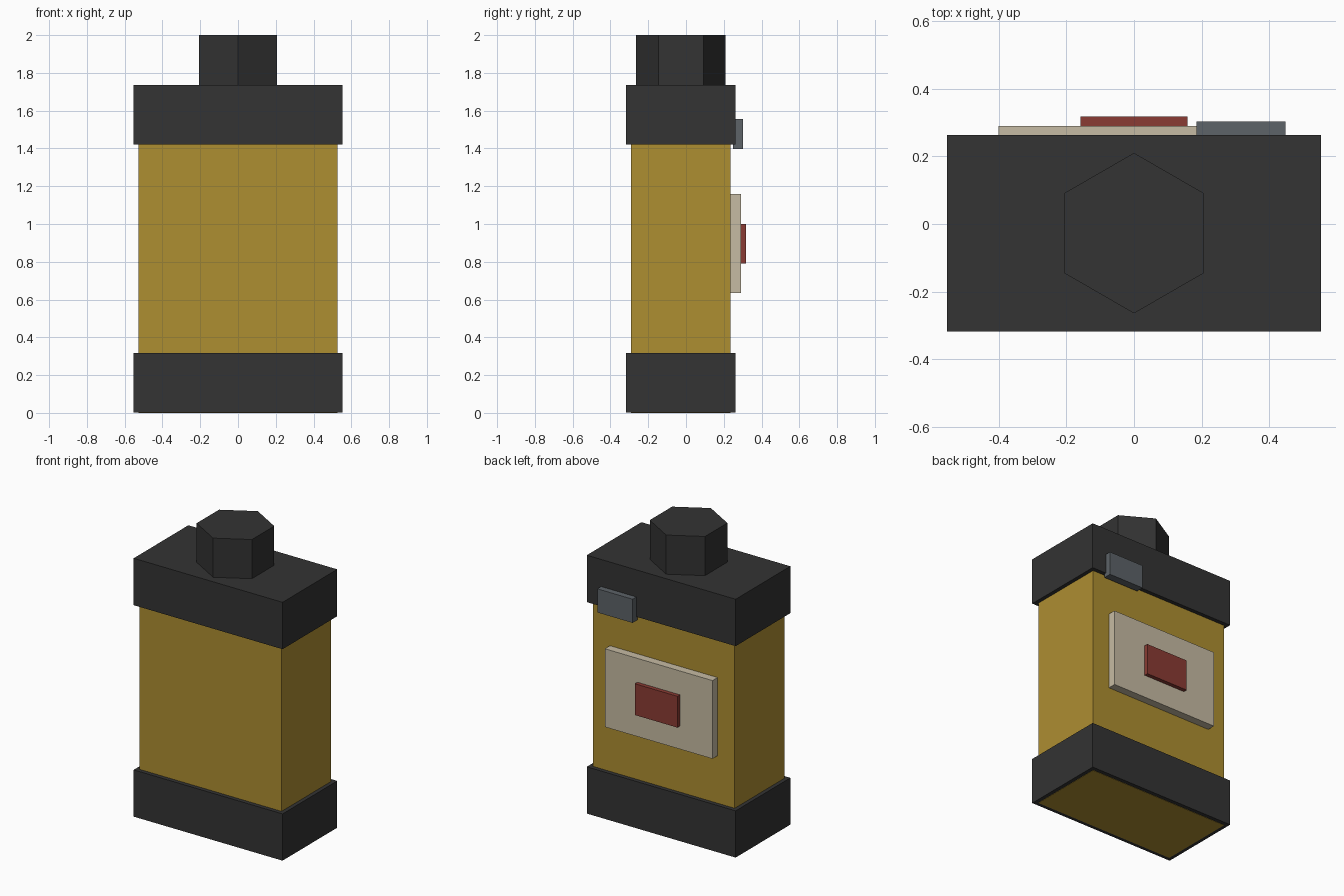
import bpy, math

if "Cube" in bpy.data.objects:
    bpy.data.objects.remove(bpy.data.objects["Cube"])


def material(name, rgb):
    m = bpy.data.materials.new(name)
    lin = [((c / 255 + 0.055) / 1.055) ** 2.4 for c in rgb]
    m.diffuse_color = (*lin, 1)
    m.use_nodes = True
    m.node_tree.nodes["Principled BSDF"].inputs["Base Color"].default_value = m.diffuse_color
    return m


dark = material("charcoal", (51, 51, 51))
yellow = material("mustard", (174, 142, 49))
cream = material("cream", (198, 187, 163))
red = material("brick_red", (138, 59, 51))
steel = material("steel_grey", (93, 99, 104))


def box(name, x, y, z, mat):
    """Box from (min, max) ranges on each axis."""
    bpy.ops.mesh.primitive_cube_add(size=1, location=[sum(r) / 2 for r in (x, y, z)])
    o = bpy.context.object
    o.name = name
    o.scale = [r[1] - r[0] for r in (x, y, z)]
    bpy.ops.object.transform_apply(location=False, rotation=False, scale=True)
    o.data.materials.append(mat)
    return o


# Main body, reaching the underside of the base band
box("body", (-0.527, 0.527), (-0.29, 0.236), (0, 1.6), yellow)

# Wider bands at the bottom and top
for name, z in (("base_band", (0.002, 0.316)), ("top_band", (1.422, 1.737))):
    box(name, (-0.553, 0.553), (-0.317, 0.263), z, dark)

# Hexagonal cap, corners pointing front and back
bpy.ops.mesh.primitive_cylinder_add(vertices=6, radius=0.237, depth=0.28,
                                    location=(0, -0.027, 1.86))
cap = bpy.context.object
cap.name = "hex_cap"
cap.data.materials.append(dark)

# Back details: label plate, its red centre, and a small clip
box("label_plate", (-0.4, 0.4), (0.225, 0.29), (0.635, 1.16), cream)
box("label_centre", (-0.158, 0.158), (0.28, 0.317), (0.79, 1.0), red)
box("clip", (0.185, 0.447), (0.25, 0.303), (1.396, 1.555), steel)
